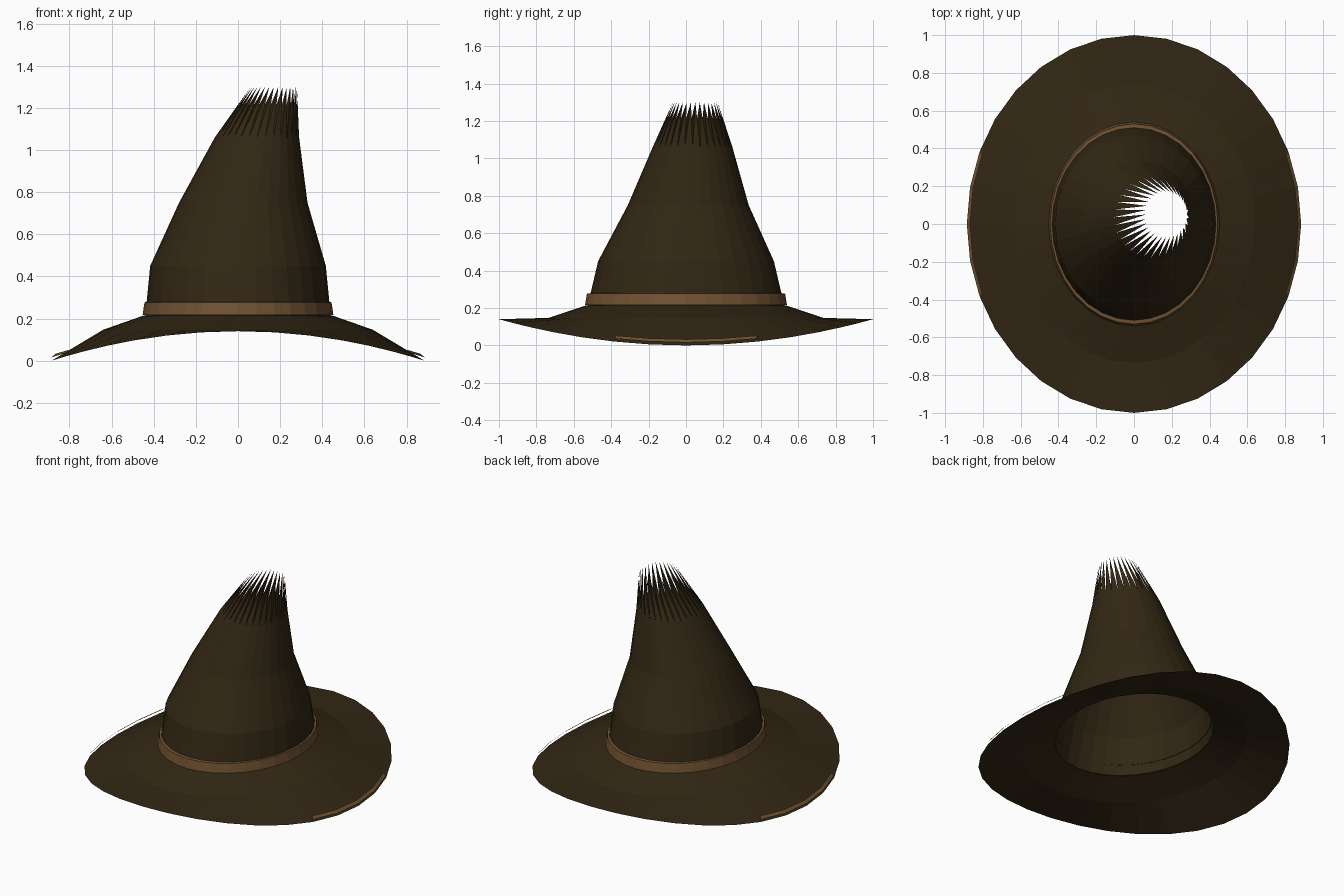
import bpy
import math

if "Cube" in bpy.data.objects:
    bpy.data.objects.remove(bpy.data.objects["Cube"])

SEG = 32


def material(name, rgb):
    m = bpy.data.materials.new(name)
    m.diffuse_color = (*rgb, 1)
    m.use_nodes = True
    m.node_tree.nodes["Principled BSDF"].inputs["Base Color"].default_value = m.diffuse_color
    return m


FELT = material("dark brown felt", (0.032, 0.020, 0.007))
LEATHER = material("tan leather", (0.165, 0.086, 0.032))


def ring(rx, ry, z, cx=0, cy=0, ids=range(SEG)):
    """Elliptical ring; z is a number or a function of x."""
    pts = []
    for i in ids:
        a = 2 * math.pi * i / SEG
        x = cx + rx * math.cos(a)
        pts.append((x, cy + ry * math.sin(a), z(x) if callable(z) else z))
    return pts


def loft(name, rings, mat, closed=True, spikes=None):
    """Skin rings with quads; optional last row of separate spikes."""
    n = len(rings[0])
    verts = [p for r in rings for p in r]
    faces = []
    for k in range(len(rings) - 1):
        for i in range(n if closed else n - 1):
            j = (i + 1) % n
            faces.append((k * n + i, k * n + j, (k + 1) * n + j, (k + 1) * n + i))
    if spikes:
        base, tip = len(verts) - n, len(verts)
        verts += spikes
        faces += [(base + i, base + (i + 1) % n, tip + i) for i in range(n)]
    mesh = bpy.data.meshes.new(name)
    mesh.from_pydata(verts, [], faces)
    mesh.materials.append(mat)
    ob = bpy.data.objects.new(name, mesh)
    bpy.context.collection.objects.link(ob)
    return ob


def rim_z(x):
    return 0.14 * (1 - (x / 0.885) ** 2)


# Brim, drooping towards both sides
loft("brim", [ring(0.885, 1.0, rim_z), ring(0.64, 0.735, 0.147),
              ring(0.455, 0.54, 0.212), ring(0.44, 0.525, 0.215)], FELT)

# Leaning crown with a frayed, open top
loft("crown", [ring(0.44, 0.525, 0.215),
               ring(0.417, 0.47, 0.45),
               ring(0.305, 0.323, 0.75, 0.025, 0.012),
               ring(0.2, 0.213, 1.06, 0.09, 0.035)], FELT,
     spikes=ring(0.11, 0.12, 1.30, 0.17, 0.05))

# Band around the base of the crown
loft("hat_band", [ring(0.44, 0.525, 0.217), ring(0.453, 0.54, 0.217),
                  ring(0.444, 0.53, 0.277), ring(0.43, 0.51, 0.279)], LEATHER)

# Raised trim strips on the left and right rim
for side, mid in (("right", 0), ("left", SEG // 2)):
    ids = range(mid - 2, mid + 3)
    loft(side + "_rim_trim",
         [ring(0.885, 1.0, lambda x: rim_z(x) + 0.016, ids=ids),
          ring(0.868, 0.98, lambda x: rim_z(x) + 0.027, ids=ids)],
         LEATHER, closed=False)
